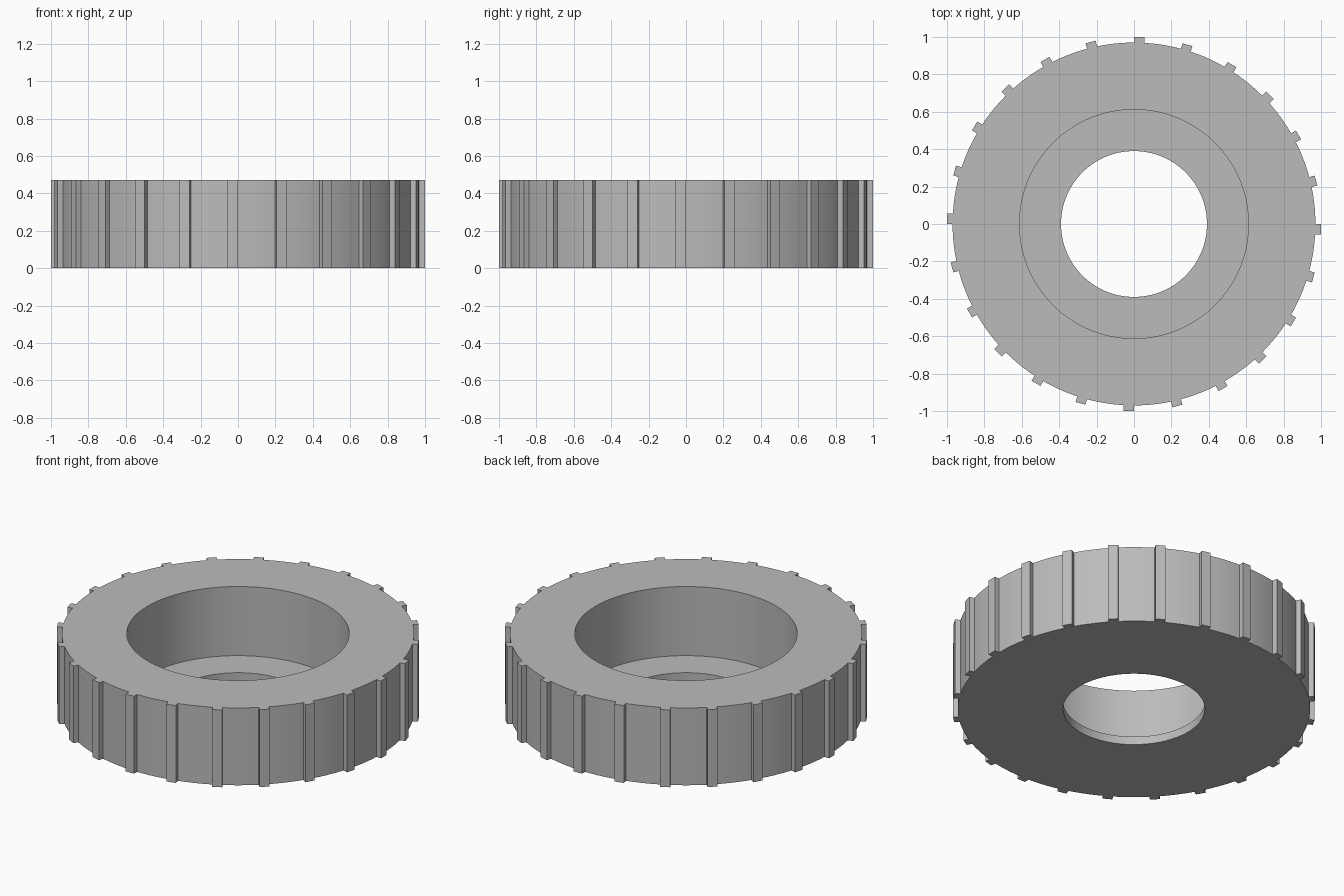
import bpy, bmesh, math

if "Cube" in bpy.data.objects:
    bpy.data.objects.remove(bpy.data.objects["Cube"])

TEETH, ARC = 24, 8             # ribs around the rim, outline points per rib pitch
R_BODY, R_TIP, RIB_W = 0.97, 1.0, 0.055
R_BORE, R_HOLE = 0.612, 0.39
HEIGHT, FLOOR = 0.47, 0.05
PITCH = 2 * math.pi / TEETH


def polar(r, a):
    """Clockwise angle a measured from +y."""
    return (r * math.sin(a), r * math.cos(a))


def rim_outline():
    """Ribs with one side on the radial line, joined by arcs of the body."""
    pts = []
    end = math.asin(RIB_W / R_BODY)
    for i in range(TEETH):
        t = i * PITCH
        c, s = math.cos(t), math.sin(t)
        y_base = R_BODY * math.cos(end)
        for x, y in ((0, R_BODY), (0, R_TIP), (RIB_W, R_TIP), (RIB_W, y_base)):
            pts.append((x * c + y * s, y * c - x * s))
        for k in range(1, ARC - 3):
            pts.append(polar(R_BODY, t + end + (PITCH - end) * k / (ARC - 3)))
    return pts


def circle(r):
    n = TEETH * ARC
    return [polar(r, 2 * math.pi * (i - 0.5) / n) for i in range(n)]


# Closed cross-section: rim, top face, bore, inner ledge, through hole, underside
rim, bore, hole = rim_outline(), circle(R_BORE), circle(R_HOLE)
section = [(rim, 0), (rim, HEIGHT), (bore, HEIGHT), (bore, FLOOR), (hole, FLOOR), (hole, 0)]

bm = bmesh.new()
loops = [[bm.verts.new((x, y, z)) for x, y in pts] for pts, z in section]
for a, b in zip(loops, loops[1:] + loops[:1]):
    n = len(a)
    for i in range(n):
        j = (i + 1) % n
        bm.faces.new((a[i], a[j], b[j], b[i]))
bmesh.ops.recalc_face_normals(bm, faces=bm.faces)

mesh = bpy.data.meshes.new("ribbed_ring")
bm.to_mesh(mesh)
bm.free()
ring = bpy.data.objects.new("ribbed_ring", mesh)
bpy.context.collection.objects.link(ring)

grey = bpy.data.materials.new("light_grey")
grey.diffuse_color = (0.5, 0.5, 0.5, 1)
grey.use_nodes = True
grey.node_tree.nodes["Principled BSDF"].inputs["Base Color"].default_value = grey.diffuse_color
mesh.materials.append(grey)

# Smooth walls, crisp rib and rim edges
bpy.context.view_layer.objects.active = ring
ring.select_set(True)
bpy.ops.object.shade_smooth_by_angle(angle=math.radians(30))
